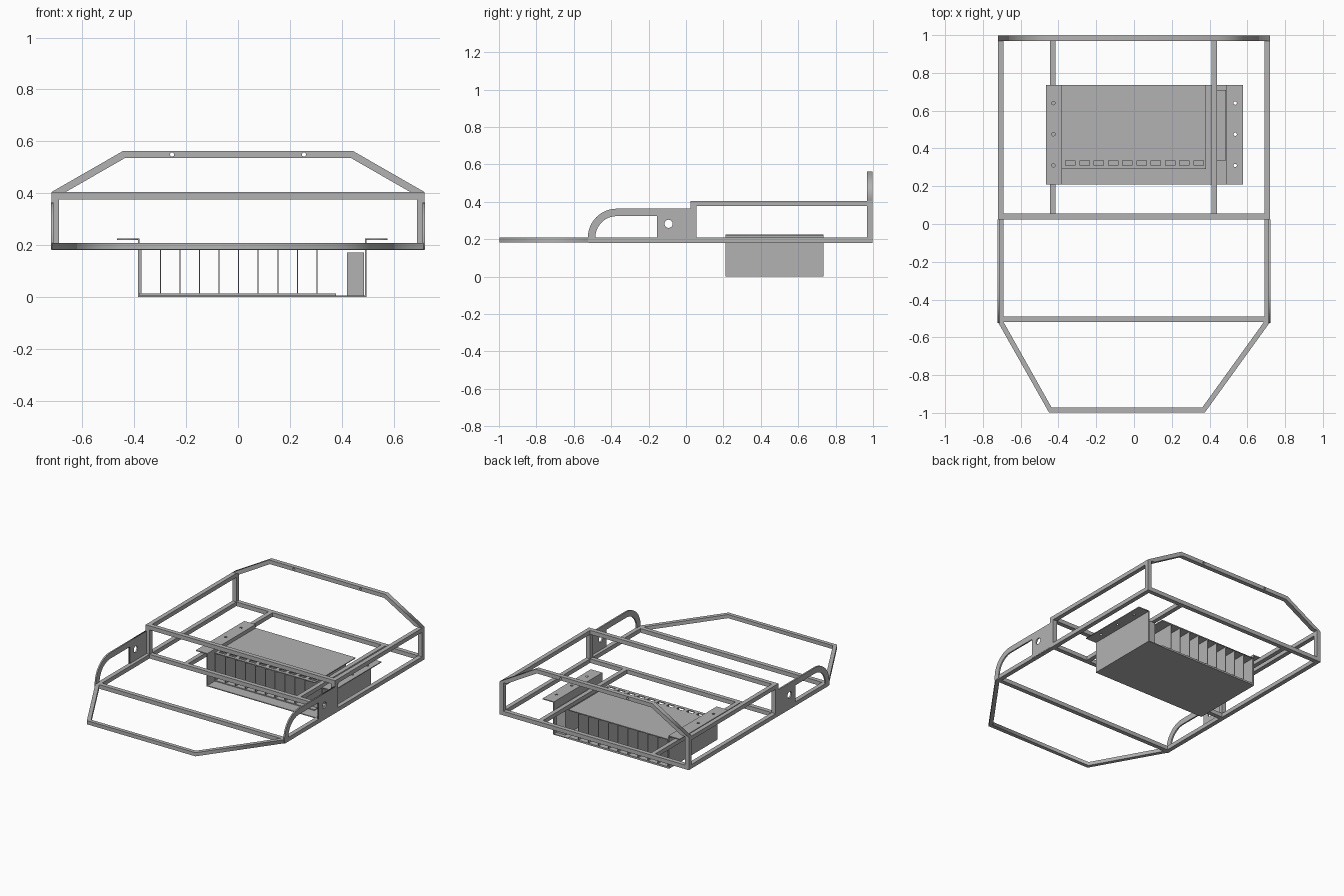
import bpy, bmesh, math
from mathutils import Vector

if "Cube" in bpy.data.objects:
    bpy.data.objects.remove(bpy.data.objects["Cube"], do_unlink=True)

steel = bpy.data.materials.new("steel_grey")
steel.use_nodes = True
GREY = (0.45, 0.45, 0.45, 1)
steel.diffuse_color = GREY
steel.node_tree.nodes["Principled BSDF"].inputs["Base Color"].default_value = GREY

HALF, BAR = 0.72, 0.03          # frame half width, tube size
LOW, LOW_TOP = 0.18, 0.208      # lower tubes
UP, UP_TOP = 0.376, 0.404       # upper tubes
MID, REAR, FRONT = 0.025, 0.998, -0.52


def finish(name, bm):
    bmesh.ops.recalc_face_normals(bm, faces=bm.faces)
    mesh = bpy.data.meshes.new(name)
    bm.to_mesh(mesh)
    bm.free()
    mesh.materials.append(steel)
    ob = bpy.data.objects.new(name, mesh)
    bpy.context.collection.objects.link(ob)
    return ob


def box(name, x, y, z):
    """Box from three (low, high) ranges."""
    bm = bmesh.new()
    bmesh.ops.create_cube(bm, size=1)
    for v in bm.verts:
        v.co = Vector([(a + b) / 2 + c * (b - a) for c, (a, b) in zip(v.co, (x, y, z))])
    return finish(name, bm)


def plate(name, loops, plane, low, high):
    """Flat outline with holes, drawn in a plane and given thickness."""
    curve = bpy.data.curves.new(name, "CURVE")
    curve.dimensions, curve.fill_mode = "2D", "BOTH"
    curve.extrude = (high - low) / 2
    for loop in loops:
        spline = curve.splines.new("POLY")
        spline.points.add(len(loop) - 1)
        for p, (u, v) in zip(spline.points, loop):
            p.co = (u, v, 0, 1)
        spline.use_cyclic_u = True
    temp = bpy.data.objects.new(name + "_outline", curve)
    bpy.context.collection.objects.link(temp)
    bpy.context.view_layer.update()
    mesh = bpy.data.meshes.new_from_object(temp.evaluated_get(bpy.context.evaluated_depsgraph_get()))
    bm = bmesh.new()
    bm.from_mesh(mesh)
    bpy.data.objects.remove(temp, do_unlink=True)
    bpy.data.curves.remove(curve)
    bpy.data.meshes.remove(mesh)
    bmesh.ops.remove_doubles(bm, verts=bm.verts, dist=1e-5)
    for v in bm.verts:
        u, t, w = v.co.x, v.co.y, v.co.z + (low + high) / 2
        v.co = {"xy": (u, t, w), "xz": (u, w, t), "yz": (w, u, t)}[plane]
    return finish(name, bm)


def arc(u, v, r, start, end, n):
    return [(u + r * math.cos(math.radians(start + (end - start) * i / n)),
             v + r * math.sin(math.radians(start + (end - start) * i / n))) for i in range(n + 1)]


def hole(u, v, r):
    return arc(u, v, r, 0, 360, 16)[:-1]


def rect(u0, u1, v0, v1):
    return [(u0, v0), (u1, v0), (u1, v1), (u0, v1)]


# Side tubes, posts and arched side plates
OPEN = -0.155
outer = arc(-0.37, 0.208, 0.155, 180, 90, 12)
inner = arc(-0.37, 0.208, 0.115, 90, 180, 12)
arch = ([(-0.525, 0.183)] + outer + [(MID, 0.363), (MID, 0.183), (OPEN, 0.183), (OPEN, 0.323)]
        + inner + [(-0.485, 0.183)])
for side, s in (("left", 1), ("right", -1)):
    x = sorted((s * HALF, s * (HALF - BAR)))
    box(side + "_lower_rail", x, (FRONT, REAR), (LOW, LOW_TOP))
    box(side + "_upper_rail", x, (MID, REAR), (UP, UP_TOP))
    for end, y in (("front", MID), ("rear", REAR - BAR)):
        box(f"{side}_{end}_post", x, (y, y + BAR), (LOW_TOP, UP))
    plate(side + "_arched_plate", [arch, hole(-0.093, 0.282, 0.022)], "yz",
          *sorted((s * (HALF - 0.008), s * (HALF + 0.002))))

# Cross tubes
inside = (BAR - HALF, HALF - BAR)
for name, y, z in (("front_cross_tube", FRONT, (LOW, LOW_TOP)),
                   ("middle_lower_cross_tube", MID, (LOW, LOW_TOP)),
                   ("middle_upper_cross_tube", MID, (UP, UP_TOP)),
                   ("rear_cross_tube", REAR - BAR, (LOW, LOW_TOP))):
    box(name, inside, (y, y + BAR), z)

# Bearers under the tray flanges
for side, x in (("left", 0.425), ("right", -0.43)):
    box(side + "_bearer", (x - 0.015, x + 0.015), (MID + BAR, REAR - BAR), (LOW, LOW_TOP))

# Tapered nose loop
nose = [(-0.72, FRONT), (-0.45, -0.998), (0.375, -0.998), (0.72, FRONT),
        (0.687, FRONT), (0.361, -0.972), (-0.436, -0.972), (-0.69, FRONT)]
plate("nose_loop", [nose], "xy", LOW + 0.003, LOW_TOP)

# Upright rear hoop with two bolt holes
hoop = [(-0.72, UP_TOP), (-0.443, 0.563), (0.443, 0.563), (0.72, UP_TOP),
        (0.665, UP_TOP), (0.435, 0.536), (-0.435, 0.536), (-0.665, UP_TOP)]
plate("rear_hoop", [hoop, hole(-0.254, 0.549, 0.008), hole(0.254, 0.549, 0.008)],
      "xz", REAR - BAR, REAR)

# Sheet metal tray
T = 0.006
Y0, Y1, TOP = 0.21, 0.735, 0.226
X0, X1, FLANGE = -0.386, 0.495, 0.081
box("tray_floor", (X0, X1), (Y0, Y1), (0, T))
box("tray_right_wall", (X0, X0 + T), (Y0, Y1), (T, TOP))
box("tray_left_wall", (X1 - T, X1), (Y0, Y1), (T, TOP))
for side, a, b in (("right", X0 - FLANGE, X0), ("left", X1, X1 + FLANGE)):
    mid = (a + b) / 2
    plate(f"tray_{side}_flange", [rect(a, b, Y0, Y1)] + [hole(mid, y, 0.009) for y in (0.31, 0.475, 0.64)],
          "xy", TOP - T, TOP)

# Divided rack: base, dividers and slotted lid
STEP, RACK_Y, LID = 0.0755, 0.29, 0.195
box("rack_base", (X0 + T, 0.378), (RACK_Y, Y1), (T, 2 * T))
slots = []
for i in range(10):
    x = -0.375 + i * STEP
    box(f"rack_divider_{i + 1}", (x - 0.002, x + 0.002), (RACK_Y, Y1), (2 * T, LID))
    c = x + STEP / 2
    slots.append(rect(c - 0.025, c + 0.025, 0.31, 0.336))
plate("rack_lid", [rect(X0 + T, 0.38, RACK_Y, Y1)] + slots, "xy", LID, LID + T)

# Box beside the rack
box("side_module", (0.42, 0.487), (0.335, 0.71), (T, 0.172))
